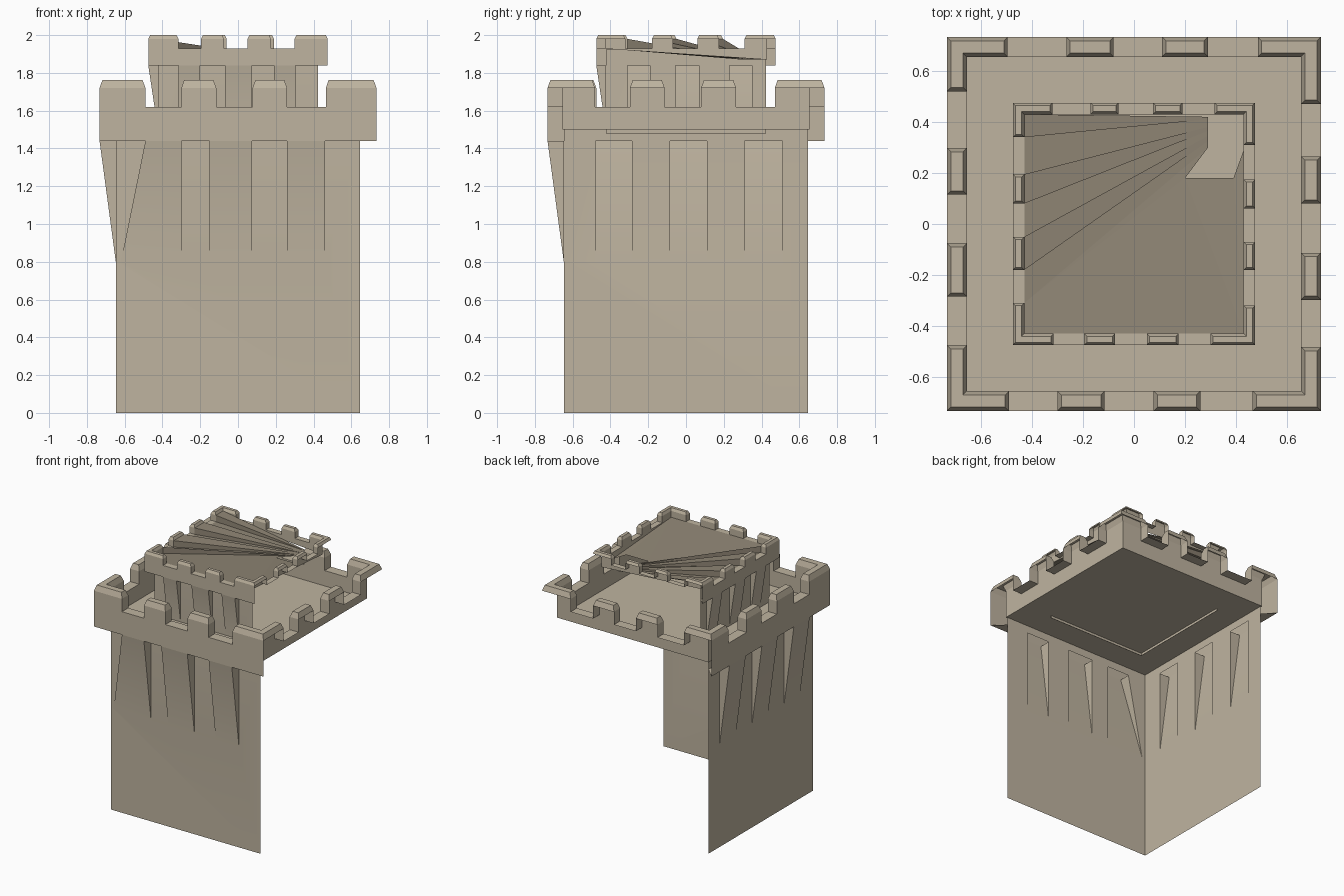
import bpy, bmesh
from math import radians
from mathutils import Vector

if "Cube" in bpy.data.objects:
    bpy.data.objects.remove(bpy.data.objects["Cube"])

stone = bpy.data.materials.new("stone")
stone.diffuse_color = (0.52, 0.455, 0.35, 1)
stone.use_nodes = True
stone.node_tree.nodes["Principled BSDF"].inputs["Base Color"].default_value = stone.diffuse_color
dark = bpy.data.materials.new("dark_roof")
dark.diffuse_color = (0.28, 0.24, 0.18, 1)
dark.use_nodes = True
dark.node_tree.nodes["Principled BSDF"].inputs["Base Color"].default_value = dark.diffuse_color

OUT = {"front": Vector((0, -1, 0)), "left": Vector((-1, 0, 0)),
       "back": Vector((0, 1, 0)), "right": Vector((1, 0, 0))}
ALONG = {"front": Vector((1, 0, 0)), "back": Vector((1, 0, 0)),
         "left": Vector((0, 1, 0)), "right": Vector((0, 1, 0))}
UP = Vector((0, 0, 1))


def face(bm, pts, hint):
    """Add one face turned towards the hint direction."""
    f = bm.faces.new([bm.verts.new(p) for p in pts])
    f.normal_update()
    if f.normal.dot(hint) < 0:
        f.normal_flip()


def finish(bm, name, mat=stone, smooth=False):
    bmesh.ops.remove_doubles(bm, verts=bm.verts[:], dist=0.0005)
    for f in bm.faces:
        f.smooth = smooth
    me = bpy.data.meshes.new(name)
    bm.to_mesh(me)
    bm.free()
    if smooth:
        me.set_sharp_from_angle(angle=radians(25))
    me.materials.append(mat)
    ob = bpy.data.objects.new(name, me)
    bpy.context.collection.objects.link(ob)


def at(side, u, d, z):
    return ALONG[side] * u + OUT[side] * d + UP * z


def parapet(name, merlons, o, i, zb, foot, zl, zc, zt, c):
    """Battlement ring; o/i outer and inner half widths, outer skin only on front and left.
    foot gives the inner face's bottom height at both ends of a side (None for no face)."""
    for side, spans in merlons.items():
        bm = bmesh.new()
        n, a = OUT[side], ALONG[side]

        def quad(hint, *pts):
            face(bm, [at(side, *p) for p in pts], hint)

        skin = side in ("front", "left")
        if skin:
            quad(n, (-o, o, zb), (o, o, zb), (o, o, zl), (-o, o, zl))
        if foot[side]:
            f0, f1 = foot[side]
            quad(-n, (-i, i, f0), (i, i, f1), (i, i, zl), (-i, i, zl))
        for k, (s, e) in enumerate(spans):
            first, last = k == 0, k == len(spans) - 1
            # outer / inner ends, mitred at the corners
            so, si, sto, sti = (-o, -i, c - o, -i - c) if first else (s, s, s + c, s + c)
            eo, ei, eto, eti = (o, i, o - c, i + c) if last else (e, e, e - c, e - c)
            if skin:
                quad(n, (so, o, zl), (eo, o, zl), (eo, o, zc), (so, o, zc))
            quad(n, (so, o, zc), (eo, o, zc), (eto, o - c, zt), (sto, o - c, zt))
            quad(-n, (si, i, zl), (ei, i, zl), (ei, i, zc), (si, i, zc))
            quad(-n, (si, i, zc), (ei, i, zc), (eti, i + c, zt), (sti, i + c, zt))
            quad(UP, (sto, o - c, zt), (eto, o - c, zt), (eti, i + c, zt), (sti, i + c, zt))
            for skip, u, ut, h in ((first, s, s + c, -a), (last, e, e - c, a)):
                if not skip:
                    quad(h, (u, i, zl), (u, o, zl), (u, o, zc), (u, i, zc))
                    quad(h, (u, i, zc), (u, o, zc), (ut, o - c, zt), (ut, i + c, zt))
            if not last:
                t = spans[k + 1][0]
                quad(UP, (e, i, zl), (t, i, zl), (t, o, zl), (e, o, zl))
        finish(bm, f"{name}_{side}")


def wall(name, side, w, o, z0, z1, zc, ztop, corbels):
    """Wall sheet with hollow tapering corbels (bottom start, top start, end)."""
    bm = bmesh.new()
    n, a = OUT[side], ALONG[side]

    def poly(hint, *pts):
        face(bm, [at(side, *p) for p in pts], hint)

    seam = [(u, w, zc) for b, _, e in corbels for u in (e, b)]
    seam.sort(reverse=True)
    poly(n, (-w, w, z0), (w, w, z0), (w, w, zc), *seam, (-w, w, zc))
    poly(n, (-w, w, z1), (w, w, z1), (w, w, ztop), (-w, w, ztop))
    prev, ledge = -w, -o
    for b, t, e in corbels:
        poly(n, (prev, w, zc), (b, w, zc), (t, w, z1), (prev, w, z1))
        poly(n, (b, w, zc), (e, w, zc), (e, o, z1), (t, o, z1))
        poly(-a, (b, w, zc), (t, w, z1), (t, o, z1))
        poly(a, (e, w, zc), (e, w, z1), (e, o, z1))
        poly(-UP, (ledge, o, z1), (t, o, z1), (t, w, z1), (prev, w, z1))
        prev = ledge = e
    poly(n, (prev, w, zc), (w, w, zc), (w, w, z1), (prev, w, z1))
    poly(-UP, (prev, o, z1), (o, o, z1), (w, w, z1), (prev, w, z1))
    finish(bm, f"{name}_{side}", smooth=True)


# Main tower: two walls and battlements
wall("tower_wall", "front", .647, .733, 0, 1.44, .8, 1.5,
     [(-.62, -.49, -.30), (-.15, -.15, .075), (.26, .26, .46)])
wall("tower_wall", "left", .647, .733, 0, 1.44, .8, 1.5,
     [(-.48, -.48, -.285), (-.085, -.085, .11), (.31, .31, .51)])
parapet("tower_battlement", {
    "front": [(-.73, -.49), (-.30, -.115), (.077, .26), (.465, .73)],
    "back": [(-.73, -.495), (-.265, -.08), (.11, .29), (.485, .73)],
    "left": [(-.73, -.475), (-.285, -.075), (.115, .298), (.52, .73)],
    "right": [(-.73, -.482), (-.297, -.113), (.08, .265), (.47, .73)],
}, .733, .655, 1.44, {s: (1.5, 1.5) for s in OUT}, 1.62, 1.72, 1.762, .015)

# Floor behind the lower battlement
bm = bmesh.new()
face(bm, [(x, y, 1.5) for x, y in ((-.655, -.655), (.655, -.655), (.655, .655), (-.655, .655))], UP)
finish(bm, "tower_floor")

# Turret: same build at a smaller size
wall("turret_wall", "front", .424, .475, 1.48, 1.84, 1.5, 1.925,
     [(-.315, -.315, -.20), (-.07, -.07, .075), (.19, .19, .305)])
wall("turret_wall", "left", .424, .475, 1.48, 1.84, 1.5, 1.925,
     [(-.31, -.31, -.19), (-.055, -.055, .07), (.23, .23, .35)])
parapet("turret_battlement", {
    "front": [(-.47, -.315), (-.195, -.075), (.05, .175), (.30, .47)],
    "back": [(-.47, -.32), (-.17, -.06), (.075, .19), (.315, .47)],
    "left": [(-.47, -.31), (-.18, -.05), (.08, .195), (.34, .47)],
    "right": [(-.47, -.32), (-.18, -.07), (.06, .175), (.31, .47)],
}, .475, .43, 1.84, {"front": None, "left": None, "back": (1.928, 1.87), "right": (1.928, 1.87)},
    1.93, 1.98, 2.0, .01)

# Turret roof: broken sheet fanning towards the open back right corner
bm = bmesh.new()
ly = [.43, .34, .195, .08, -.05, -.18, -.31]
ry = [.42, .41, .38, .365, .345, .325, .30]
for k in range(6):
    zl = 1.98 if k % 2 == 0 else 1.93
    face(bm, [(-.43, ly[k], zl), (-.43, ly[k + 1], zl), (.29, ry[k + 1], 1.87), (.29, ry[k], 1.87)], -UP)
for l, r in zip(ly[1:], ry[1:]):
    face(bm, [(-.43, l, 1.93), (-.43, l, 1.98), (.29, r, 1.87)], OUT["front"])
face(bm, [(-.43, -.31, 1.93), (.29, .30, 1.87), (.20, .18, 1.88)], -UP)
face(bm, [(-.43, -.31, 1.93), (.20, .18, 1.88), (.43, -.43, 1.93), (-.43, -.43, 1.93)], -UP)
face(bm, [(.20, .18, 1.88), (.39, .18, 1.88), (.43, -.43, 1.93)], -UP)
face(bm, [(.39, .18, 1.88), (.43, .29, 1.88), (.43, -.43, 1.93)], -UP)
finish(bm, "turret_roof", dark)
